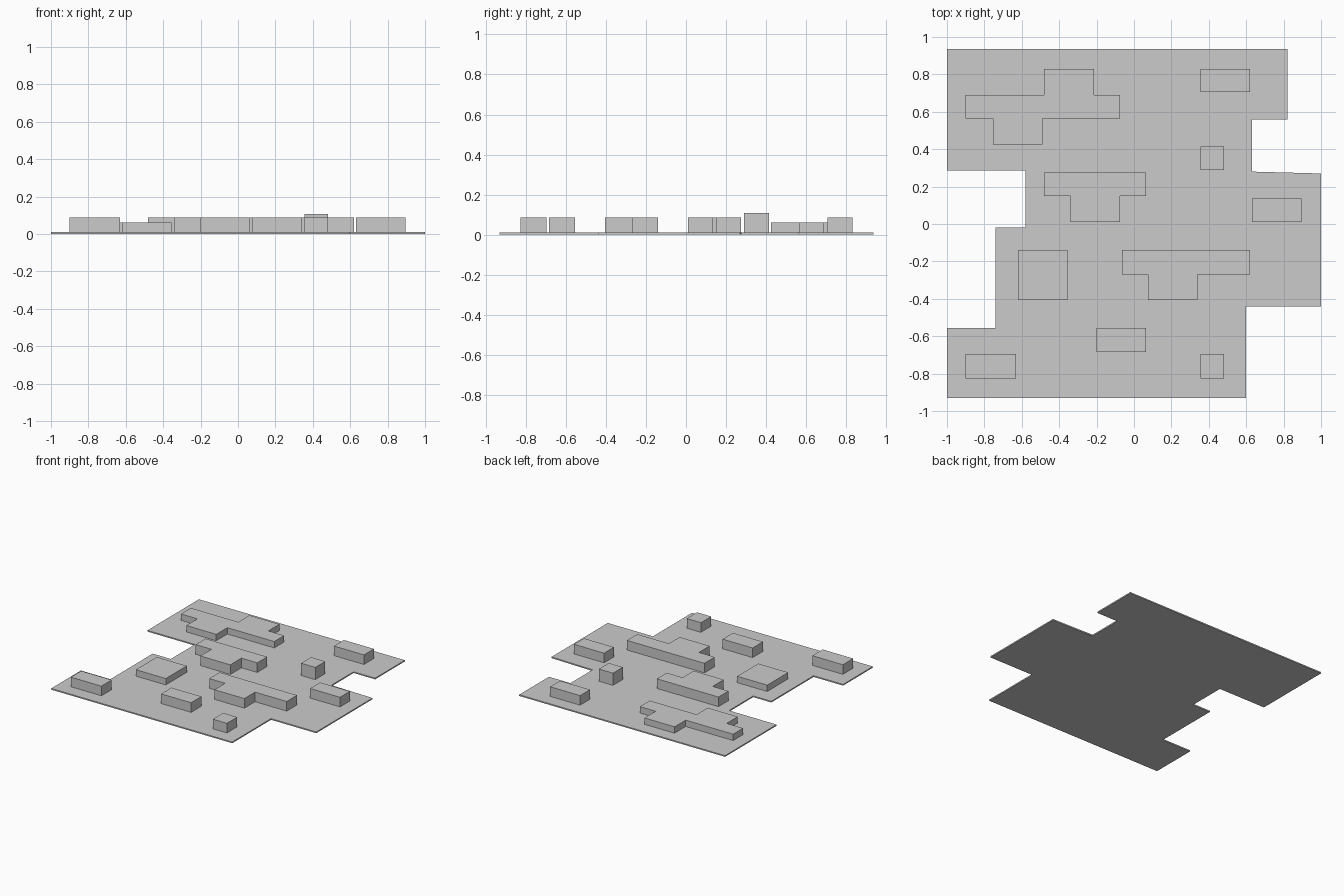
import bpy
import bmesh

cube = bpy.data.objects.get("Cube")
if cube:
    bpy.data.objects.remove(cube, do_unlink=True)

grey = bpy.data.materials.new("plain_grey")
grey.use_nodes = True
colour = (0.6, 0.6, 0.6, 1)
grey.diffuse_color = colour
grey.node_tree.nodes["Principled BSDF"].inputs["Base Color"].default_value = colour

PLATE, LOW, MID, TALL = 0.01, 0.061, 0.087, 0.108


def extrude(name, outline, bottom, top):
    """Solid prism from a plan outline."""
    bm = bmesh.new()
    face = bm.faces.new([bm.verts.new((x, y, bottom)) for x, y in outline])
    up = bmesh.ops.extrude_face_region(bm, geom=[face])["geom"]
    bmesh.ops.translate(bm, vec=(0, 0, top - bottom),
                        verts=[v for v in up if isinstance(v, bmesh.types.BMVert)])
    bmesh.ops.recalc_face_normals(bm, faces=bm.faces)
    mesh = bpy.data.meshes.new(name)
    bm.to_mesh(mesh)
    bm.free()
    mesh.materials.append(grey)
    obj = bpy.data.objects.new(name, mesh)
    bpy.context.collection.objects.link(obj)


def box(x0, x1, y0, y1):
    return [(x0, y0), (x1, y0), (x1, y1), (x0, y1)]


def tee(x0, x1, stem0, stem1, y0, y_mid, y1):
    """Bar along the back with a stem towards the front."""
    return [(stem0, y0), (stem1, y0), (stem1, y_mid), (x1, y_mid),
            (x1, y1), (x0, y1), (x0, y_mid), (stem0, y_mid)]


# Ground plate
extrude("ground_plate", [
    (-1, -.93), (.6, -.93), (.6, -.44), (1, -.44), (1, .27), (.63, .28),
    (.63, .56), (.82, .56), (.82, .935), (-1, .935), (-1, .285), (-.58, .285),
    (-.58, -.02), (-.74, -.02), (-.74, -.555), (-1, -.555)], 0, PLATE)

# Rectangular blocks
for name, plan, top in [
    ("front_right_block", box(-.9, -.63, -.825, -.695), MID),
    ("front_middle_block", box(-.2, .065, -.685, -.555), MID),
    ("front_small_block", box(.355, .48, -.825, -.695), MID),
    ("low_square_block", box(-.62, -.355, -.405, -.14), LOW),
    ("left_side_block", box(.63, .895, .01, .135), MID),
    ("tall_small_block", box(.355, .48, .29, .415), TALL),
    ("back_left_block", box(.355, .62, .705, .83), MID),
]:
    extrude(name, plan, PLATE, top)

# T-shaped blocks
extrude("front_tee_block", tee(-.065, .62, .075, .34, -.405, -.27, -.14), PLATE, MID)
extrude("middle_tee_block", tee(-.48, .065, -.34, -.075, .01, .15, .275), PLATE, MID)

# Low offset cross block
extrude("low_cross_block", [
    (-.755, .425), (-.49, .425), (-.49, .565), (-.075, .565), (-.075, .69),
    (-.215, .69), (-.215, .83), (-.48, .83), (-.48, .69), (-.9, .69),
    (-.9, .565), (-.755, .565)], PLATE, LOW)
